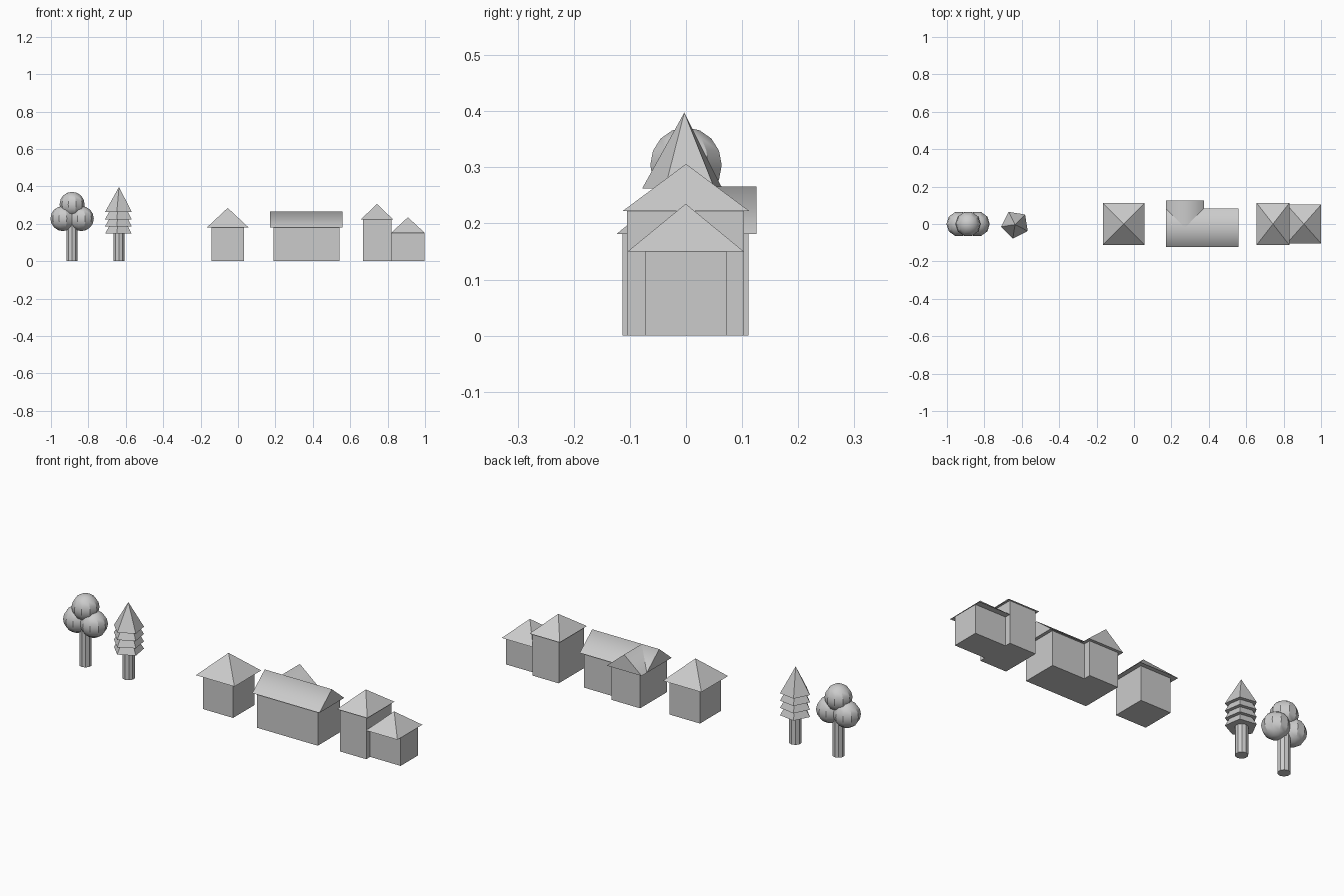
import bpy
from math import radians

if "Cube" in bpy.data.objects:
    bpy.data.objects.remove(bpy.data.objects["Cube"])


def mesh_object(name, verts, faces):
    mesh = bpy.data.meshes.new(name)
    mesh.from_pydata(verts, [], faces)
    obj = bpy.data.objects.new(name, mesh)
    bpy.context.collection.objects.link(obj)
    return obj


def rect(x0, x1, y0, y1, z):
    return [(x0, y0, z), (x1, y0, z), (x1, y1, z), (x0, y1, z)]


def walls(name, x0, x1, y0, y1, top):
    return mesh_object(name, rect(x0, x1, y0, y1, 0) + rect(x0, x1, y0, y1, top),
                       [(3, 2, 1, 0), (4, 5, 6, 7), (0, 1, 5, 4),
                        (1, 2, 6, 5), (2, 3, 7, 6), (3, 0, 4, 7)])


def pyramid_roof(name, x0, x1, y0, y1, eave, top):
    apex = ((x0 + x1) / 2, (y0 + y1) / 2, top)
    return mesh_object(name, rect(x0, x1, y0, y1, eave) + [apex],
                       [(3, 2, 1, 0), (0, 1, 4), (1, 2, 4), (2, 3, 4), (3, 0, 4)])


def gable_roof(name, x0, x1, y0, y1, eave, top, along_x):
    base = rect(x0, x1, y0, y1, eave)
    if along_x:
        ym = (y0 + y1) / 2
        ridge = [(x0, ym, top), (x1, ym, top)]
    else:
        base = base[1:] + base[:1]
        xm = (x0 + x1) / 2
        ridge = [(xm, y0, top), (xm, y1, top)]
    obj = mesh_object(name, base + ridge,
                      [(3, 2, 1, 0), (0, 1, 5, 4), (2, 3, 4, 5), (1, 2, 5), (3, 0, 4)])
    # Soft shading over the ridge only, crisp everywhere else
    for i in (1, 2):
        obj.data.polygons[i].use_smooth = True
    for edge in obj.data.edges:
        edge.use_edge_sharp = set(edge.vertices) != {4, 5}
    return obj


def trunk(name, x, height):
    bpy.ops.mesh.primitive_cylinder_add(vertices=10, radius=0.031, depth=height,
                                        location=(x, 0, height / 2))
    bpy.context.object.name = name


# Round-crowned tree
TREE_X = -0.887
trunk("round_tree_trunk", TREE_X, 0.25)
for name, dx, z in (("crown_top", 0, 0.304), ("crown_left", -0.049, 0.228),
                    ("crown_right", 0.049, 0.228)):
    bpy.ops.mesh.primitive_uv_sphere_add(segments=10, ring_count=8, radius=0.067,
                                         location=(TREE_X + dx, 0, z),
                                         rotation=(0, 0, radians(90)))
    bpy.context.object.name = name
    bpy.ops.object.shade_smooth_by_angle(angle=radians(30))

# Conifer with four stacked five-sided cones
FIR_X = -0.636
trunk("conifer_trunk", FIR_X, 0.2)
for i in range(4):
    bpy.ops.mesh.primitive_cone_add(vertices=5, radius1=0.076, depth=0.135,
                                    location=(FIR_X, -0.003, 0.147 + 0.0385 * i + 0.0675),
                                    rotation=(0, 0, radians(27)))
    bpy.context.object.name = f"conifer_tier_{i + 1}"

# Small square house
walls("cottage_walls", -0.143, 0.033, -0.088, 0.088, 0.18)
pyramid_roof("cottage_roof", -0.167, 0.057, -0.111, 0.111, 0.18, 0.285)

# Long house with a rear wing
walls("long_house_walls", 0.189, 0.543, -0.113, 0.073, 0.182)
gable_roof("long_house_roof", 0.17, 0.56, -0.124, 0.083, 0.181, 0.266, True)
walls("wing_walls", 0.189, 0.355, 0, 0.111, 0.182)
gable_roof("wing_roof", 0.17, 0.373, -0.0205, 0.126, 0.181, 0.266, False)

# Tall house with a lower annex
walls("tall_house_walls", 0.668, 0.82, -0.105, 0.103, 0.222)
pyramid_roof("tall_house_roof", 0.655, 0.831, -0.113, 0.113, 0.222, 0.306)
walls("annex_walls", 0.818, 0.997, -0.073, 0.072, 0.15)
pyramid_roof("annex_roof", 0.817, 1.0, -0.104, 0.103, 0.15, 0.235)
